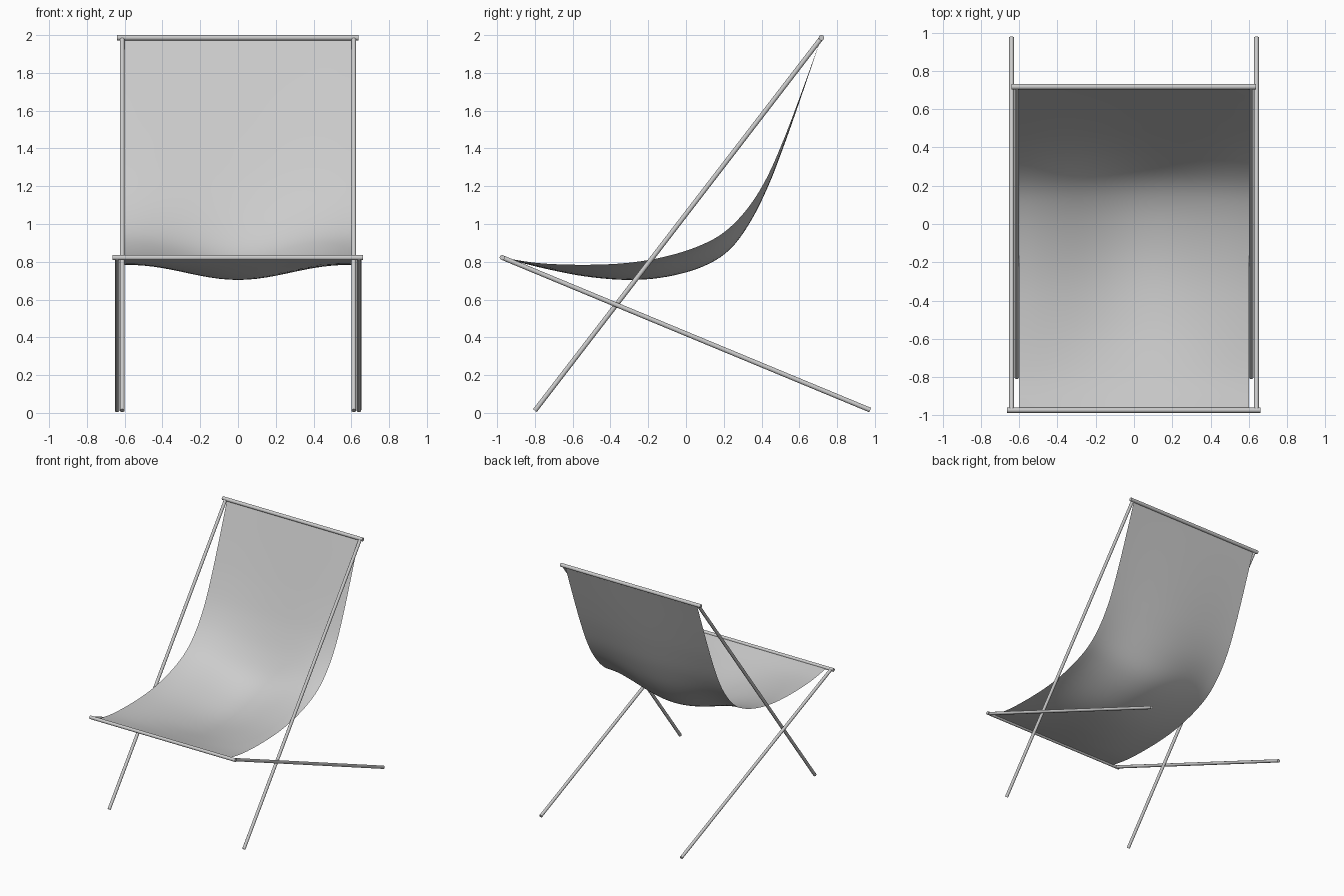
import bpy, bmesh, math
from mathutils import Vector

if "Cube" in bpy.data.objects:
    bpy.data.objects.remove(bpy.data.objects["Cube"])


def material(name, value):
    m = bpy.data.materials.new(name)
    m.diffuse_color = (value, value, value, 1)
    m.use_nodes = True
    m.node_tree.nodes["Principled BSDF"].inputs["Base Color"].default_value = m.diffuse_color
    return m


frame_mat = material("light_grey", 0.6)


def finish(name, bm, angle):
    me = bpy.data.meshes.new(name)
    bm.to_mesh(me)
    bm.free()
    me.materials.append(frame_mat)
    ob = bpy.data.objects.new(name, me)
    bpy.context.collection.objects.link(ob)
    bpy.ops.object.select_all(action='DESELECT')
    ob.select_set(True)
    bpy.context.view_layer.objects.active = ob
    bpy.ops.object.shade_smooth_by_angle(angle=math.radians(angle))
    return ob


def rod(name, a, b, radius):
    """Round rod between two points."""
    a, b = Vector(a), Vector(b)
    bm = bmesh.new()
    bmesh.ops.create_cone(bm, cap_ends=True, segments=16, radius1=radius,
                          radius2=radius, depth=(b - a).length)
    ob = finish(name, bm, 40)
    ob.location = (a + b) / 2
    ob.rotation_euler = (b - a).to_track_quat('Z', 'Y').to_euler()
    return ob


# Crossed legs: back supports inside, seat supports outside
for side, s in (("left", -1), ("right", 1)):
    rod("back_support_" + side, (s * 0.613, -0.80, 0.012), (s * 0.613, 0.717, 1.985), 0.0125)
    rod("seat_support_" + side, (s * 0.64, 0.975, 0.015), (s * 0.64, -0.972, 0.822), 0.0125)

# Cross bars holding the sling
rod("top_bar", (-0.64, 0.717, 1.986), (0.637, 0.717, 1.986), 0.0145)
rod("front_bar", (-0.664, -0.973, 0.822), (0.661, -0.973, 0.822), 0.0135)

# Sling profiles (y, z): taut side edges and the sagging middle
edge = [(-0.973, 0.822), (-0.78, 0.793), (-0.55, 0.784), (-0.32, 0.793), (-0.12, 0.825),
        (0.06, 0.88), (0.2, 0.955), (0.32, 1.075), (0.42, 1.23), (0.51, 1.43),
        (0.60, 1.665), (0.717, 1.988)]
middle = [(-0.973, 0.822), (-0.76, 0.767), (-0.53, 0.722), (-0.30, 0.704), (-0.10, 0.721),
          (0.09, 0.775), (0.23, 0.863), (0.34, 1.01), (0.435, 1.20), (0.515, 1.405),
          (0.60, 1.645), (0.717, 1.988)]


def smooth(points, steps=5):
    """Catmull-Rom resampling of a profile."""
    p = [Vector(q) for q in points]
    p = [2 * p[0] - p[1]] + p + [2 * p[-1] - p[-2]]
    out = []
    for i in range(1, len(p) - 2):
        for k in range(steps):
            t = k / steps
            out.append(0.5 * (2 * p[i] + (p[i + 1] - p[i - 1]) * t
                              + (2 * p[i - 1] - 5 * p[i] + 4 * p[i + 1] - p[i + 2]) * t ** 2
                              + (3 * p[i] - p[i - 1] - 3 * p[i + 1] + p[i + 2]) * t ** 3))
    return out + [p[-2]]


# Fabric sling: blend from edge to middle across the width
HALF, COLS = 0.6, 24
bm = bmesh.new()
rows = []
for e, m in zip(smooth(edge), smooth(middle)):
    row = []
    for c in range(COLS + 1):
        x = HALF * (2 * c / COLS - 1)
        q = e.lerp(m, 0.5 + 0.5 * math.cos(math.pi * x / HALF))
        row.append(bm.verts.new((x, q.x, q.y)))
    rows.append(row)
for r0, r1 in zip(rows, rows[1:]):
    for c in range(COLS):
        bm.faces.new((r0[c], r0[c + 1], r1[c + 1], r1[c]))
finish("fabric_sling", bm, 60)
